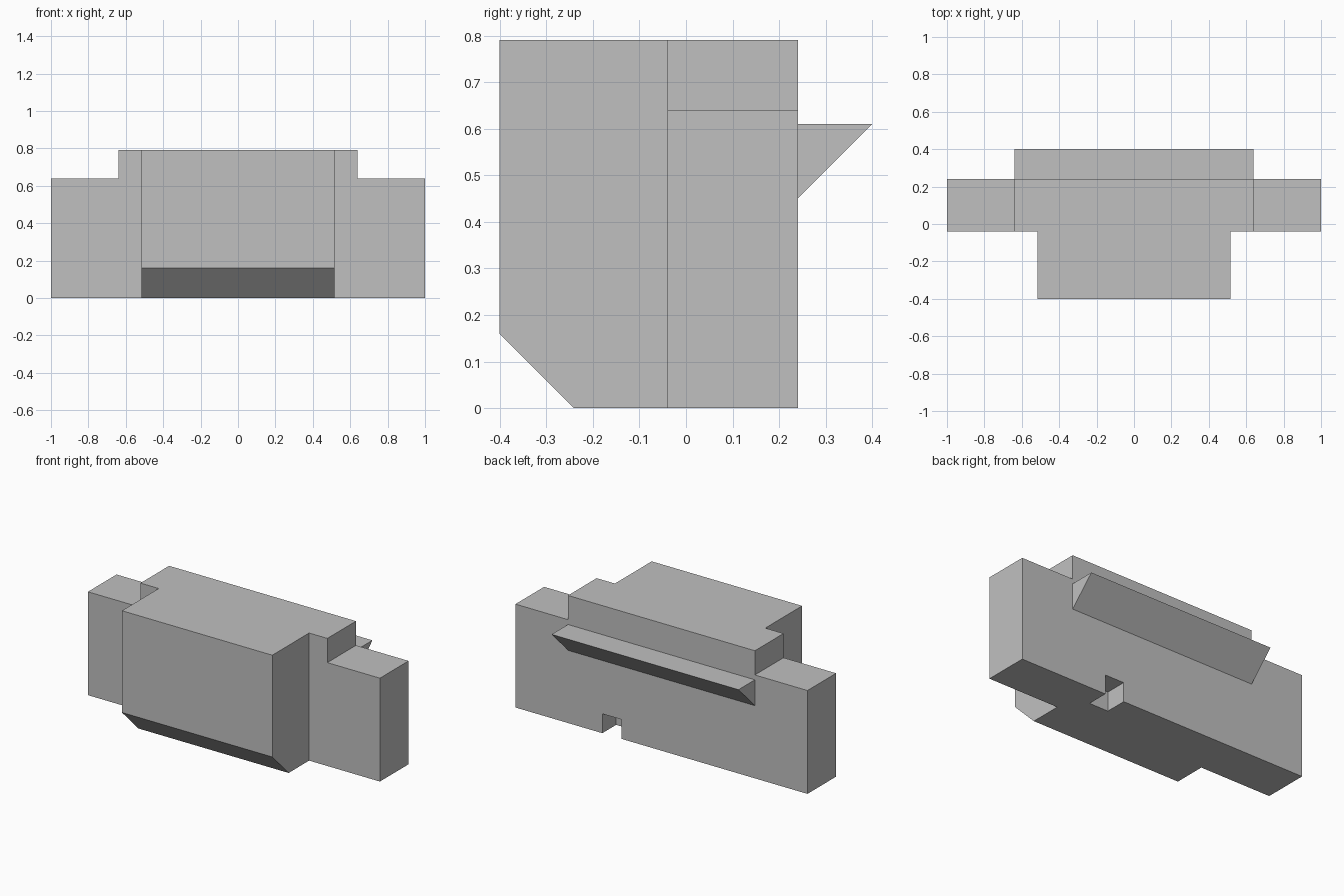
import bpy
import bmesh
from mathutils import Vector

cube = bpy.data.objects.get("Cube")
if cube:
    bpy.data.objects.remove(cube, do_unlink=True)

# Single plain grey
grey = bpy.data.materials.new("plain_grey")
grey.use_nodes = True
colour = (0.53, 0.53, 0.53, 1)
grey.diffuse_color = colour
grey.node_tree.nodes["Principled BSDF"].inputs["Base Color"].default_value = colour


def prism(name, outline, offset):
    """Extrude a closed outline of 3D points along an offset."""
    bm = bmesh.new()
    face = bm.faces.new([bm.verts.new(p) for p in outline])
    ext = bmesh.ops.extrude_face_region(bm, geom=[face])
    verts = [v for v in ext["geom"] if isinstance(v, bmesh.types.BMVert)]
    bmesh.ops.translate(bm, verts=verts, vec=Vector(offset))
    bmesh.ops.recalc_face_normals(bm, faces=bm.faces)
    mesh = bpy.data.meshes.new(name)
    bm.to_mesh(mesh)
    bm.free()
    mesh.materials.append(grey)
    obj = bpy.data.objects.new(name, mesh)
    bpy.context.collection.objects.link(obj)
    return obj


def side_prism(name, half_width, profile):
    """Symmetric prism across x from a (y, z) profile."""
    return prism(name, [(-half_width, y, z) for y, z in profile], (2 * half_width, 0, 0))


WALL_FRONT, WALL_BACK, TOP = -0.04, 0.24, 0.79

# Stepped wall with lower shoulders at both ends
half = [(1, 0), (1, 0.64), (0.64, 0.64), (0.64, TOP)]
outline = half + [(-x, z) for x, z in reversed(half)]
wall = prism("stepped_wall", [(x, WALL_FRONT, z) for x, z in outline],
             (0, WALL_BACK - WALL_FRONT, 0))

# Small square notch in the lower back edge
cutter = prism("notch_cutter",
               [(x, 0.105, z) for x, z in [(0.275, -0.1), (0.405, -0.1),
                                           (0.405, 0.12), (0.275, 0.12)]],
               (0, 0.3, 0))
cutter.hide_render = True
cutter.hide_viewport = True
cut = wall.modifiers.new("notch", "BOOLEAN")
cut.operation = "DIFFERENCE"
cut.solver = "EXACT"
cut.object = cutter

# Front block with a sloped lower edge
side_prism("front_block", 0.515,
           [(WALL_FRONT, 0), (-0.24, 0), (-0.4, 0.16), (-0.4, TOP), (WALL_FRONT, TOP)])

# Wedge-shaped ledge along the back
side_prism("back_ledge", 0.64, [(WALL_BACK, 0.45), (0.4, 0.61), (WALL_BACK, 0.61)])
